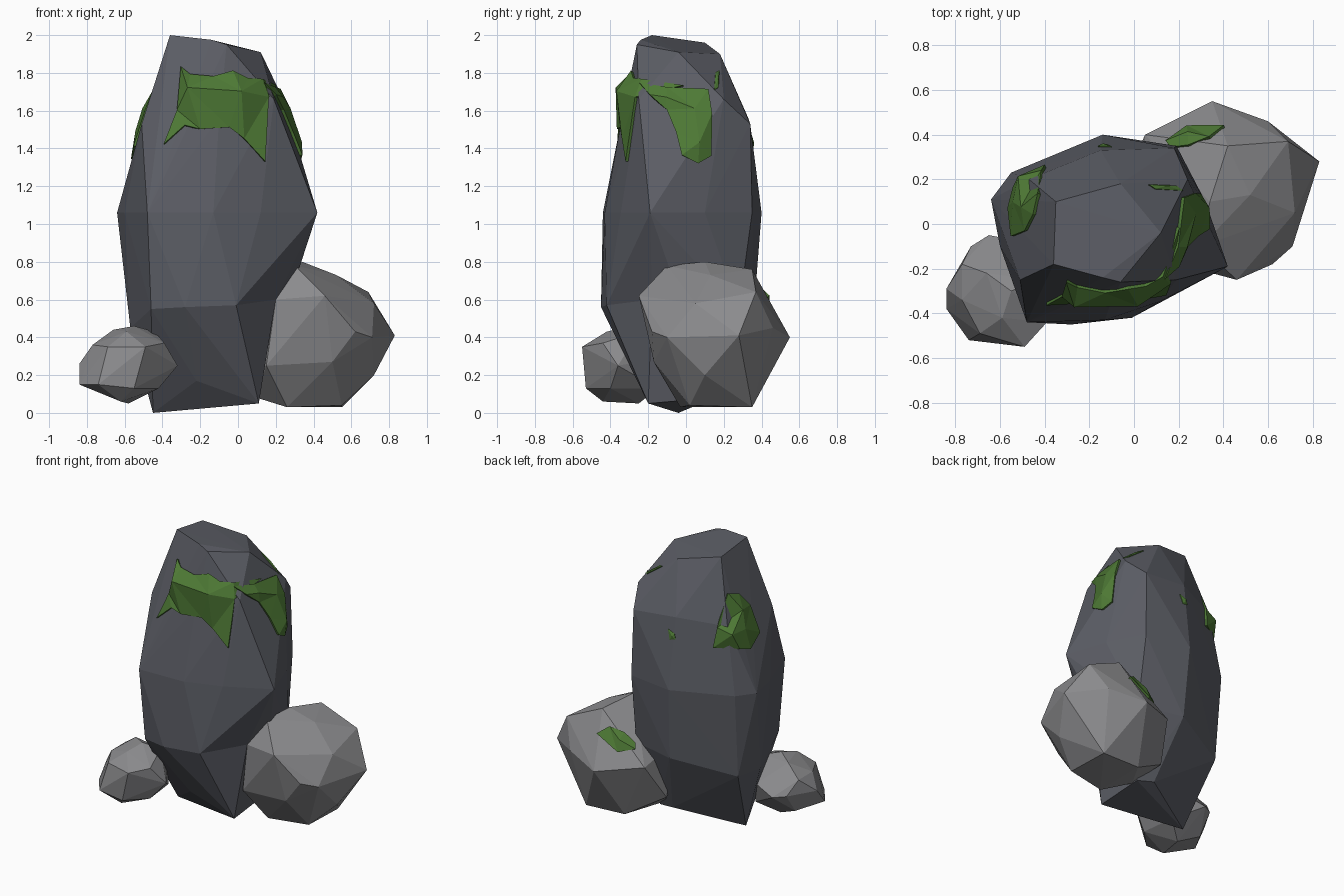
import bpy, bmesh
from mathutils import Vector
from mathutils.bvhtree import BVHTree
from mathutils.geometry import delaunay_2d_cdt

if "Cube" in bpy.data.objects:
    bpy.data.objects.remove(bpy.data.objects["Cube"])


def material(name, rgb):
    m = bpy.data.materials.new(name)
    m.diffuse_color = (*rgb, 1)
    m.use_nodes = True
    m.node_tree.nodes["Principled BSDF"].inputs["Base Color"].default_value = m.diffuse_color
    return m


slate = material("slate", (0.105, 0.11, 0.13))
stone = material("stone", (0.26, 0.26, 0.27))
green = material("moss", (0.075, 0.19, 0.035))


def finish(name, bm, mat):
    me = bpy.data.meshes.new(name)
    bm.to_mesh(me)
    bm.free()
    me.materials.append(mat)
    ob = bpy.data.objects.new(name, me)
    bpy.context.collection.objects.link(ob)
    return ob


def hull_rock(name, points, mat, dents=()):
    """Chiselled boulder: convex hull of its corners, with some corners then pushed in."""
    bm = bmesh.new()
    for p in points:
        bm.verts.new(p)
    bmesh.ops.convex_hull(bm, input=bm.verts[:])
    bmesh.ops.delete(bm, geom=[v for v in bm.verts if not v.link_faces], context='VERTS')
    for old, new in dents:
        min(bm.verts, key=lambda v: (v.co - Vector(old)).length).co = new
    bmesh.ops.recalc_face_normals(bm, faces=bm.faces[:])
    return finish(name, bm, mat)


def moss_patch(name, rock, right, up, outline, hubs, lift=0.06, rim=0.015):
    """Ragged patch drawn in a view plane, projected onto a rock and raised at its hubs."""
    right, up = Vector(right).normalized(), Vector(up)
    out = right.cross(up)
    tree = BVHTree.FromPolygons([v.co for v in rock.data.vertices],
                                [p.vertices[:] for p in rock.data.polygons])
    n = len(outline)
    pts = [Vector(p) for p in outline + hubs]
    co, _, faces, orig, _, _ = delaunay_2d_cdt(
        pts, [(i, (i + 1) % n) for i in range(n)], [], 1, 1e-5)
    bm = bmesh.new()
    verts = []
    for c, src in zip(co, orig):
        start = right * c.x + up * c.y + out * 3
        hit, nor, _, _ = tree.ray_cast(start, -out)
        if hit is None:
            hit, nor, _, _ = tree.find_nearest(start - out * 3)
        h = lift if any(s >= n for s in src) else rim
        verts.append(bm.verts.new(hit + nor * h))
    for f in faces:
        bm.faces.new([verts[i] for i in f])
    bmesh.ops.recalc_face_normals(bm, faces=bm.faces[:])
    ob = finish(name, bm, green)
    # keep the faces pointing away from the rock, then thicken inward
    if sum(p.normal.dot(out) for p in ob.data.polygons) < 0:
        ob.data.flip_normals()
    s = ob.modifiers.new("thickness", 'SOLIDIFY')
    s.thickness, s.offset = 0.03, -1


# Tall standing rock, listed ring by ring from the top down
crown = [(-.36, -.18, 2.0), (-.14, -.24, 1.975), (-.06, -.26, 1.95), (.12, -.04, 1.91),
         (-.06, .18, 1.9), (-.35, .10, 1.96)]
shoulder = [(-.51, -.25, 1.53), (-.1, -.34, 1.56), (.19, -.25, 1.66), (.24, .2, 1.66),
            (.18, .34, 1.53), (-.15, .33, 1.56), (-.47, .2, 1.53)]
waist = [(-.48, -.44, 1.06), (-.13, -.43, 1.06), (.12, -.345, 1.06), (.42, -.19, 1.06), (.32, .1, 1.06),
         (.19, .35, 1.06), (-.14, .4, 1.06), (-.55, .23, 1.06), (-.64, .11, 1.06), (-.6, -.1, 1.06)]
base = [(-.46, -.40, .55), (-.28, -.45, .56), (-.01, -.42, .57), (.28, -.2, .6), (.2, .28, .55),
        (-.12, .36, .55), (-.54, .18, .46), (-.57, -.03, .45)]
foot = [(-.45, -.04, 0), (-.22, -.26, .12), (.11, -.2, .05), (.1, .15, .08), (-.02, .18, .1)]
tall_rock = hull_rock("tall_rock", crown + shoulder + waist + base + foot, slate,
                      [((.28, -.2, .6), (.2, -.18, .6)), ((-.22, -.26, .12), (-.22, -.23, .17))])

# Large boulder at the right rear
top = [(.34, .1, .8), (.52, .13, .73), (.42, .35, .76), (.3, -.1, .78), (.69, .37, .64)]
middle = [(.72, .05, .58), (.46, -.25, .62), (.2, -.18, .6), (.35, .55, .4), (.6, .46, .45),
          (.83, .28, .41), (.71, -.1, .4), (.62, -.18, .43), (.05, .4, .45), (.05, .1, .5)]
bottom = [(.72, .1, .2), (.55, .35, .03), (.55, .02, .04), (.26, -.03, .03),
          (.15, -.16, .25), (.5, -.17, .27), (.25, .34, .04), (-.02, .25, .2), (.1, .1, .08)]
big_boulder = hull_rock("large_boulder", top + middle + bottom, stone)

# Small boulder at the left front
hull_rock("small_boulder",
          [(-.66, -.22, .44), (-.55, -.3, .46), (-.44, -.25, .43), (-.59, -.42, .43),
           (-.77, -.18, .36), (-.77, -.34, .36), (-.73, -.1, .26), (-.65, -.05, .25),
           (-.84, -.29, .26), (-.84, -.38, .15), (-.69, -.49, .35), (-.49, -.55, .35),
           (-.39, -.44, .37), (-.32, -.36, .25), (-.74, -.52, .15), (-.55, -.53, .13),
           (-.62, -.44, .06), (-.58, -.25, .05), (-.42, -.4, .13), (-.73, -.2, .12),
           (-.5, -.08, .3), (-.45, -.15, .13)], stone)

# Moss patches
X, Y, Z = (1, 0, 0), (0, 1, 0), (0, 0, 1)
moss_patch("front_moss", tall_rock, X, Z,
           [(-.3, 1.83), (-.25, 1.79), (-.13, 1.78), (-.03, 1.81), (.05, 1.77), (.12, 1.76),
            (.19, 1.73), (.16, 1.67), (.14, 1.33), (.03, 1.45), (-.05, 1.51), (-.2, 1.5),
            (-.28, 1.52), (-.39, 1.42), (-.32, 1.6)],
           [(-.25, 1.7), (0, 1.69)], .08)
moss_patch("right_moss", tall_rock, Y, Z,
           [(-.24, 1.74), (-.1, 1.72), (.12, 1.71), (.14, 1.58), (.13, 1.36), (.06, 1.32),
            (-.02, 1.36), (-.05, 1.48), (-.1, 1.6), (-.19, 1.68)],
           [(.05, 1.6), (.06, 1.43), (-.1, 1.66)], .035)
moss_patch("left_rear_moss", tall_rock, (-1, -1, 0), Z,
           [(.2, 1.73), (.28, 1.7), (.36, 1.6), (.42, 1.41), (.34, 1.34), (.26, 1.37),
            (.1, 1.38), (.13, 1.52)],
           [(.28, 1.6), (.29, 1.48), (.21, 1.48)], .04)
moss_patch("rear_moss_speck", tall_rock, (-1, 0, 0), Z,
           [(.1, 1.47), (.15, 1.45), (.16, 1.41), (.12, 1.4)], [(.14, 1.43)], .012, .005)
moss_patch("right_moss_speck", tall_rock, Y, Z,
           [(.15, 1.71), (.17, 1.72), (.175, 1.81), (.155, 1.8)], [(.165, 1.76)], .012, .005)
moss_patch("boulder_moss", big_boulder, X, Y,
           [(.15, .37), (.24, .43), (.4, .43), (.34, .38), (.25, .35), (.17, .34)],
           [(.25, .39)], .03)
